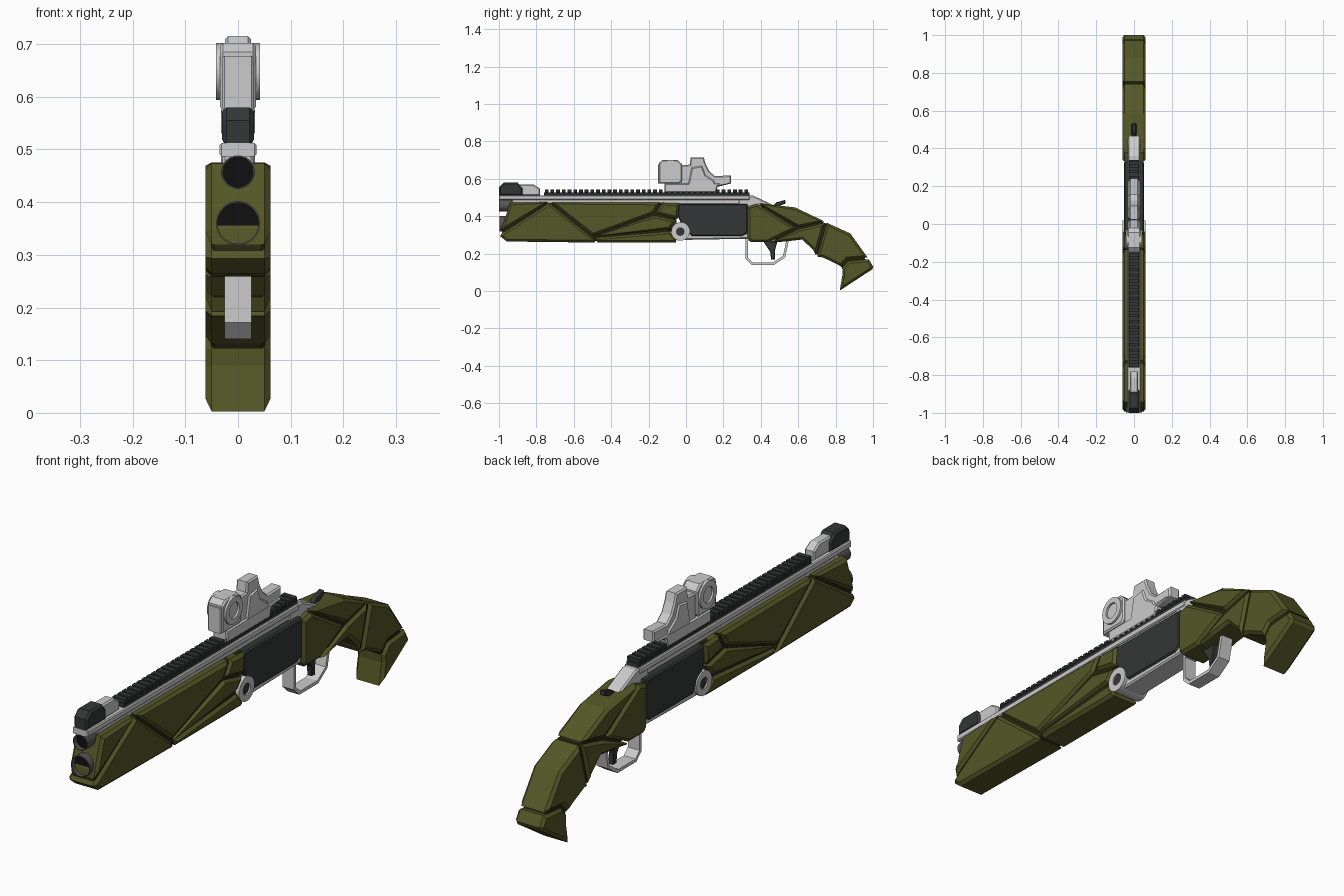
import bpy, bmesh
from math import sin, cos, pi
from mathutils import Vector

if "Cube" in bpy.data.objects:
    bpy.data.objects.remove(bpy.data.objects["Cube"])


def material(name, rgb):
    m = bpy.data.materials.new(name)
    m.diffuse_color = (*rgb, 1)
    m.use_nodes = True
    m.node_tree.nodes["Principled BSDF"].inputs["Base Color"].default_value = m.diffuse_color
    return m


OLIVE = material("olive", (.09, .095, .02))
GROOVE = material("groove", (.02, .022, .006))
DARK = material("dark_metal", (.035, .038, .037))
STEEL = material("barrel_steel", (.09, .09, .09))
BLACK = material("bore_black", (.005, .005, .005))


def offset(pts, d):
    """Polygon made counter-clockwise and moved inwards by d."""
    p = [Vector(q) for q in pts]
    if sum(a.x * b.y - b.x * a.y for a, b in zip(p, p[1:] + p[:1])) < 0:
        p.reverse()
    out = []
    for i, v in enumerate(p):
        e1 = (v - p[i - 1]).normalized()
        e2 = (p[(i + 1) % len(p)] - v).normalized()
        n1, n2 = Vector((-e1.y, e1.x)), Vector((-e2.y, e2.x))
        out.append(v + (n1 + n2) * d / max(1 + n1.dot(n2), .3))
    return out


def skin(name, layers, mat, axis, caps, smooth=False):
    """Joins layers of (polygon, position along axis) into one solid."""
    bm = bmesh.new()
    rings = [[bm.verts.new((t, a, b) if axis == 'x' else (a, t, b)) for a, b in pts]
             for pts, t in layers]
    pairs = list(zip(rings, rings[1:]))
    if not caps:
        pairs.append((rings[-1], rings[0]))
    for r, s in pairs:
        for i in range(len(r)):
            bm.faces.new((r[i - 1], r[i], s[i], s[i - 1]))
    if caps:
        bm.faces.new(rings[0])
        bm.faces.new(rings[-1])
    bmesh.ops.recalc_face_normals(bm, faces=bm.faces)
    me = bpy.data.meshes.new(name)
    bm.to_mesh(me)
    bm.free()
    ob = bpy.data.objects.new(name, me)
    bpy.context.collection.objects.link(ob)
    if mat:
        me.materials.append(mat)
    if smooth:
        bpy.ops.object.select_all(action='DESELECT')
        ob.select_set(True)
        bpy.context.view_layer.objects.active = ob
        bpy.ops.object.shade_smooth_by_angle()
    return ob


def plate(name, pts, half, mat=None, chamfer=.006, gap=0):
    """Side profile in (y, z), extruded to +-half in x with chamfered rims."""
    rim, face = offset(pts, gap), offset(pts, gap + chamfer)
    return skin(name, [(face, -half), (rim, chamfer - half), (rim, half - chamfer), (face, half)],
                mat, 'x', True)


def box(name, y0, y1, z0, z1, half, mat=None, chamfer=.004):
    return plate(name, [(y0, z0), (y1, z0), (y1, z1), (y0, z1)], half, mat, chamfer)


def circle(a, b, r, n=32):
    return [(a + r * cos(2 * pi * i / n), b + r * sin(2 * pi * i / n)) for i in range(n)]


def band(name, pts, wall, t0, t1, mat=None, axis='x', smooth=False):
    """Hollow ring: outline with a wall thickness, from t0 to t1 along axis."""
    o, i = offset(pts, 0), offset(pts, wall)
    return skin(name, [(o, t0), (o, t1), (i, t1), (i, t0)], mat, axis, False, smooth)


# Faceted fore-end: dark core with raised panels
plate("foreend_core", [(-.94, .47), (-.04, .47), (-.06, .38), (-.085, .32), (-.06, .27),
                       (-.47, .268), (-.955, .272), (-.985, .30), (-.975, .35)], .051, GROOVE)
foreend = [
    [(-.945, .478), (-.73, .478), (-.99, .31), (-.985, .35)],
    [(-.73, .478), (-.50, .29), (-.475, .254), (-.96, .26), (-1.0, .292), (-.99, .31)],
    [(-.73, .478), (-.13, .478), (-.17, .41), (-.50, .29)],
    [(-.13, .478), (-.03, .472), (-.04, .38), (-.17, .41)],
    [(-.50, .29), (-.17, .41), (-.04, .38), (-.085, .325)],
    [(-.50, .29), (-.085, .325), (-.045, .28), (-.05, .254), (-.475, .254)]]
for k, pts in enumerate(foreend):
    plate(f"foreend_panel_{k}", pts, .062, OLIVE, .012, .005)

# Faceted grip stock: dark core with raised panels
plate("stock_core", [(.345, .45), (.38, .46), (.58, .44), (.75, .36), (.875, .298), (.985, .13),
                     (.83, .02), (.85, .10), (.82, .145), (.70, .195), (.63, .28), (.35, .272)],
      .051, GROOVE)
stock = [
    [(.325, .455), (.38, .472), (.60, .335), (.44, .256), (.345, .256), (.325, .28)],
    [(.38, .472), (.585, .452), (.75, .372), (.60, .335)],
    [(.60, .335), (.75, .372), (.695, .18), (.675, .218), (.62, .27), (.53, .26), (.44, .256)],
    [(.75, .372), (.882, .312), (.98, .175), (.865, .165), (.83, .125), (.80, .142),
     (.73, .175), (.695, .18)],
    [(.98, .175), (1.007, .13), (1.0, .113), (.815, -.008), (.832, .09), (.83, .125), (.865, .165)]]
for k, pts in enumerate(stock):
    plate(f"stock_panel_{k}", pts, .062, OLIVE, .012, .005)

# Barrel and magazine tube with hollow muzzles
for name, z, r, y0 in (("barrel", .457, .032, -1.0), ("magazine_tube", .36, .042, -.998)):
    band(name, circle(0, z, r), .003, y0, -.05, STEEL, 'y', True)
    bore = circle(0, z, r - .003)
    skin(name + "_bore", [(bore, y0 + .02), (bore, y0 + .06)], BLACK, 'y', True)

# Top rib and toothed rail
box("top_rib", -1.0, .34, .487, .512, .035)
box("rib_base", -.93, .34, .465, .49, .029)
box("rail_base", -.76, .34, .51, .528, .028, DARK)
for k in range(36):
    y = -.755 + k * .0305
    box(f"rail_tooth_{k}", y, y + .02, .524, .543, .03, DARK, .003)

# Front sight
plate("front_sight", [(-1, .51), (-1, .555), (-.975, .58), (-.9, .58), (-.875, .55), (-.875, .51)],
      .03, DARK, .008)
plate("front_sight_ramp", [(-.89, .51), (-.89, .57), (-.815, .57), (-.78, .548), (-.78, .51)], .022)

# Receiver, lower frame and tang
plate("receiver", [(-.04, .465), (.33, .465), (.33, .31), (.30, .295), (.03, .295), (-.01, .33),
                   (-.045, .40)], .054, DARK)
plate("lower_frame", [(-.07, .275), (-.04, .34), (.0, .36), (.34, .34), (.34, .28), (.02, .274)], .047)
plate("tang", [(.28, .51), (.36, .51), (.45, .468), (.49, .445), (.49, .42), (.28, .42)], .032)
plate("safety_lever", [(.455, .45), (.485, .475), (.53, .487), (.532, .468), (.50, .455), (.49, .435)],
      .012, DARK, .003)

# Hinge bolt
band("hinge_ring", circle(-.03, .318, .049, 24), .026, -.06, .06, smooth=True)
hole = circle(-.03, .318, .024, 24)
skin("hinge_pin", [(hole, -.054), (hole, .054)], DARK, 'x', True)

# Trigger and guard
band("trigger_guard", [(.318, .28), (.318, .172), (.352, .14), (.47, .14), (.53, .18), (.552, .28)],
     .013, -.026, .026)
plate("trigger", [(.41, .27), (.45, .21), (.455, .17), (.475, .17), (.475, .215), (.49, .27)],
      .012, DARK, .003)

# Optic: foot, drum housing and stepped rear body
plate("optic_foot", [(-.115, .525), (-.115, .575), (.23, .575), (.17, .56), (.16, .525)], .032)
plate("optic_housing", [(-.145, .575), (-.145, .685), (-.125, .702), (-.045, .702), (-.022, .68),
                        (-.022, .59), (-.035, .575)], .034)
box("optic_window", -.15, -.12, .575, .677, .03)
band("optic_drum", circle(-.083, .648, .054, 24), .022, -.042, .042, smooth=True)
plate("optic_body", [(-.03, .56), (-.03, .672), (.02, .676), (.025, .715), (.095, .715), (.105, .68),
                     (.125, .64), (.155, .615), (.24, .618), (.24, .575), (.18, .56)], .025)
plate("optic_side_rib", [(.01, .56), (.03, .66), (.085, .67), (.105, .62), (.15, .59), (.16, .56)], .031)
